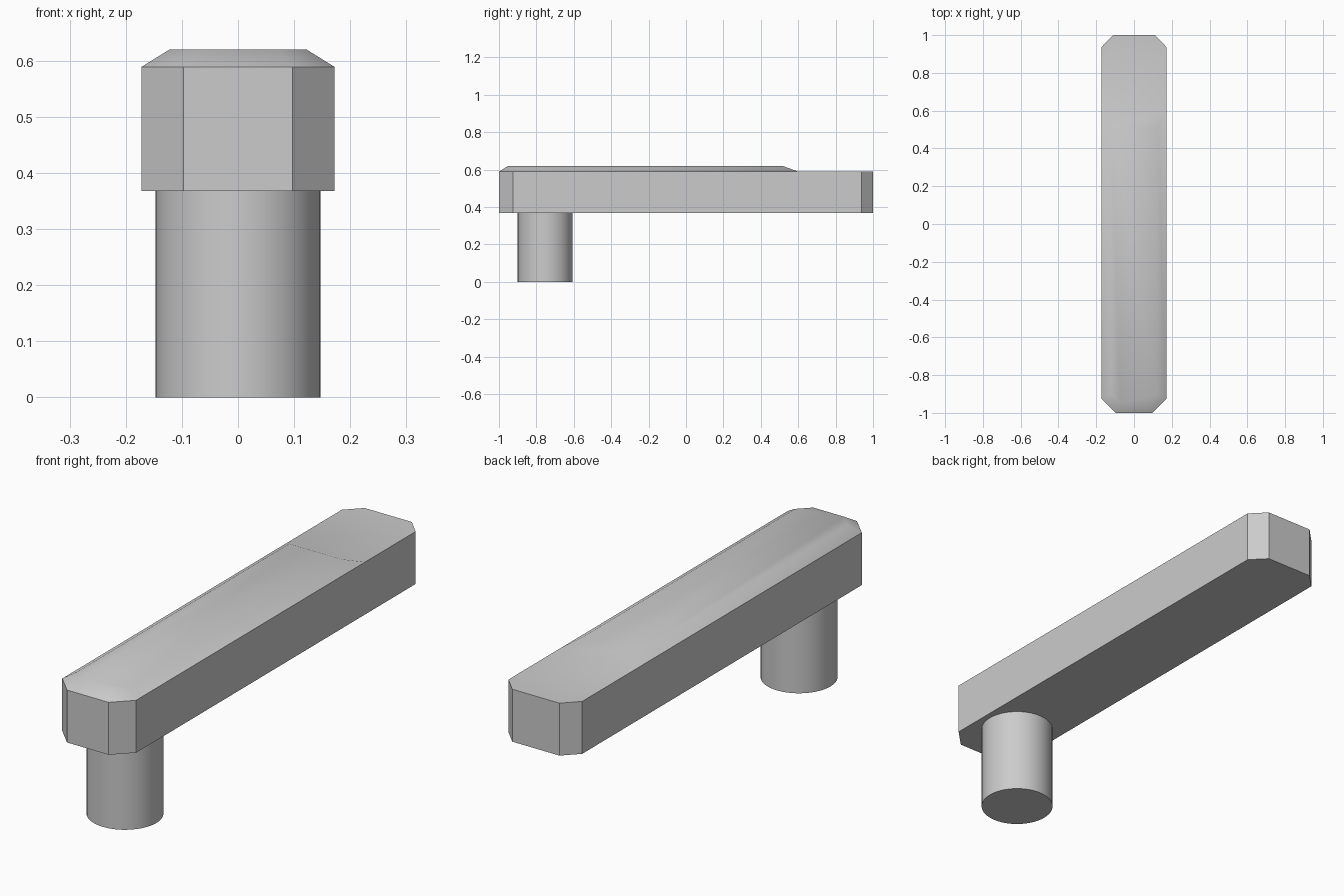
import bpy, bmesh, math

cube = bpy.data.objects.get("Cube")
if cube:
    bpy.data.objects.remove(cube, do_unlink=True)

# Single plain metal colour
metal = bpy.data.materials.new("grey_metal")
metal.use_nodes = True
grey = (0.6, 0.6, 0.6, 1)
metal.diffuse_color = grey
metal.node_tree.nodes["Principled BSDF"].inputs["Base Color"].default_value = grey


def mirrored(half):
    """Closed outline from its +x half, listed front to back."""
    return half + [(-x, y) for x, y in reversed(half)]


def finish(bm, name):
    bmesh.ops.recalc_face_normals(bm, faces=bm.faces)
    mesh = bpy.data.meshes.new(name)
    bm.to_mesh(mesh)
    bm.free()
    mesh.materials.append(metal)
    obj = bpy.data.objects.new(name, mesh)
    bpy.context.collection.objects.link(obj)
    bpy.ops.object.select_all(action="DESELECT")
    obj.select_set(True)
    bpy.context.view_layer.objects.active = obj
    bpy.ops.object.shade_smooth_by_angle(angle=math.radians(40))
    return obj


# Lever arm: chamfered bar with a raised, bevelled pad on top
front = [(0.097, -1), (0.172, -0.925), (0.172, 0.6)]
back = [(0.172, 0.937), (0.11, 1)]
pad_top = mirrored([(0.072, -0.95), (0.122, -0.9), (0.122, 0.515)])
bm = bmesh.new()


def ring(points, z):
    return [bm.verts.new((x, y, z)) for x, y in points]


def loft(lower, upper):
    for i in range(len(lower)):
        j = (i + 1) % len(lower)
        bm.faces.new((lower[i], lower[j], upper[j], upper[i]))


bottom = ring(mirrored(front + back), 0.368)
shoulder = ring(mirrored(front + back), 0.589)
crown = ring(pad_top, 0.62)
loft(bottom, shoulder)
bm.faces.new(bottom)
bm.faces.new(shoulder[2:8])                  # low flat end
loft(shoulder[:3] + shoulder[7:], crown)     # sloped pad rim
bm.faces.new(crown)
finish(bm, "lever_arm")

# Round pin under the front end
bm = bmesh.new()
bmesh.ops.create_cone(bm, cap_ends=True, segments=48, radius1=0.147,
                      radius2=0.147, depth=0.368)
bmesh.ops.translate(bm, verts=bm.verts, vec=(0, -0.753, 0.184))
finish(bm, "pivot_pin")
